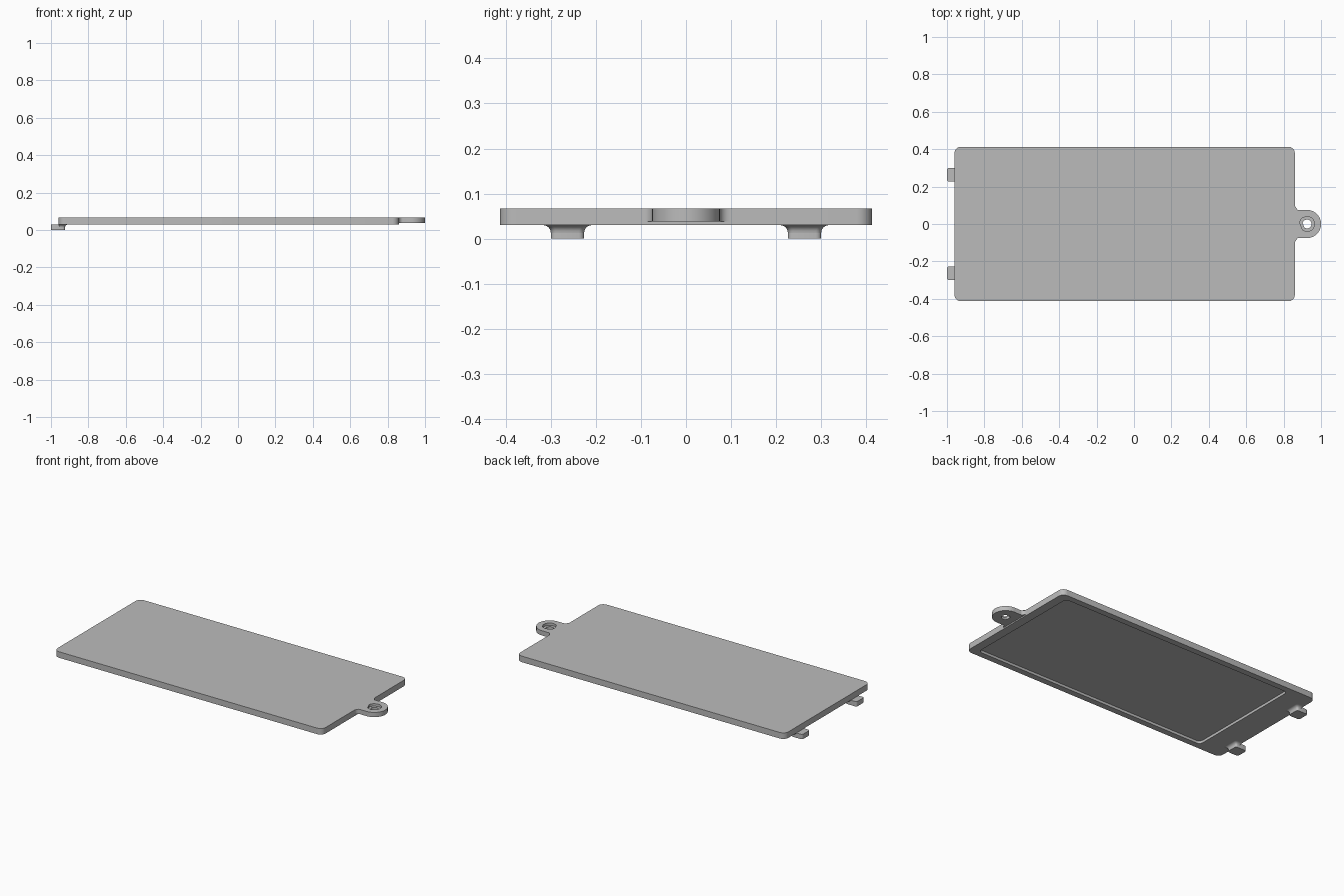
import bpy, bmesh, math
from math import cos, sin, pi

cube = bpy.data.objects.get("Cube")
if cube:
    bpy.data.objects.remove(cube)

grey = bpy.data.materials.new("plain_grey")
grey.use_nodes = True
colour = (0.5, 0.5, 0.5, 1)
grey.diffuse_color = colour
grey.node_tree.nodes["Principled BSDF"].inputs["Base Color"].default_value = colour


def arc(cx, cy, r, a0, a1, n):
    """Points on an arc, angles in degrees."""
    angles = [math.radians(a0 + (a1 - a0) * i / n) for i in range(n + 1)]
    return [(cx + r * cos(a), cy + r * sin(a)) for a in angles]


def rounded_rect(x0, x1, y0, y1, r, n=8):
    return (arc(x1 - r, y1 - r, r, 0, 90, n) + arc(x0 + r, y1 - r, r, 90, 180, n)
            + arc(x0 + r, y0 + r, r, 180, 270, n) + arc(x1 - r, y0 + r, r, 270, 360, n))


def loft(name, rings, closed=False):
    """Skin a stack of (outline, z) rings, capped or joined end to start."""
    bm = bmesh.new()
    loops = [[bm.verts.new((x, y, z)) for x, y in pts] for pts, z in rings]
    pairs = list(zip(loops, loops[1:]))
    if closed:
        pairs.append((loops[-1], loops[0]))
    else:
        bm.faces.new(loops[0])
        bm.faces.new(loops[-1])
    for a, b in pairs:
        n = len(a)
        for i in range(n):
            j = (i + 1) % n
            bm.faces.new((a[i], a[j], b[j], b[i]))
    bmesh.ops.recalc_face_normals(bm, faces=bm.faces)
    mesh = bpy.data.meshes.new(name)
    bm.to_mesh(mesh)
    bm.free()
    mesh.materials.append(grey)
    obj = bpy.data.objects.new(name, mesh)
    bpy.context.collection.objects.link(obj)
    bpy.ops.object.select_all(action='DESELECT')
    obj.select_set(True)
    bpy.context.view_layer.objects.active = obj
    bpy.ops.object.shade_smooth_by_angle(angle=math.radians(30))
    return obj


TOP, UNDER, EDGE = 0.067, 0.03, 0.86

# Cover plate with a shallow pocket underneath
body = rounded_rect(-0.96, EDGE, -0.413, 0.413, 0.035)
pocket = rounded_rect(-0.79, 0.805, -0.375, 0.375, 0.025)
loft("cover_plate", [(body, TOP), (body, UNDER), (pocket, UNDER), (pocket, UNDER + 0.016)])

# Screw ear with filleted root and counterbored hole
cx, r, f = 0.925, 0.075, 0.022
fillet = arc(EDGE + f, r + f, f, 180, 270, 8)
upper = arc(cx, 0, r, 0, 90, 16) + fillet[::-1]
back = [(EDGE, (r + f) * (1 - i / 8)) for i in range(1, 8)]
lower = [(x, -y) for x, y in upper[::-1]][:-1]
outline = upper + back + lower


def hole(radius):
    angles = [math.atan2(y, x - cx) for x, y in outline]
    return [(cx + radius * cos(a), radius * sin(a)) for a in angles]


bore, drill = hole(0.04), hole(0.024)
loft("screw_ear", [(outline, 0.038), (outline, TOP), (bore, TOP), (bore, 0.052),
                   (drill, 0.052), (drill, 0.038)], closed=True)

# Two hooked tabs, each with a flared root under the plate
for side, y in (("left", 0.263), ("right", -0.263)):
    w = 0.037
    loft(side + "_tab", [(rounded_rect(-1, -0.925, y - w, y + w, 0.012, 4), z)
                         for z in (0, UNDER)])
    flare = []
    for i in range(7):
        a = pi / 2 * i / 6
        d = 0.017 * (1 - cos(a))
        flare.append((rounded_rect(-0.96, -0.925 + d, y - w - d, y + w + d, 0.012, 4),
                      UNDER - 0.017 * (1 - sin(a))))
    loft(side + "_tab_root", flare)
